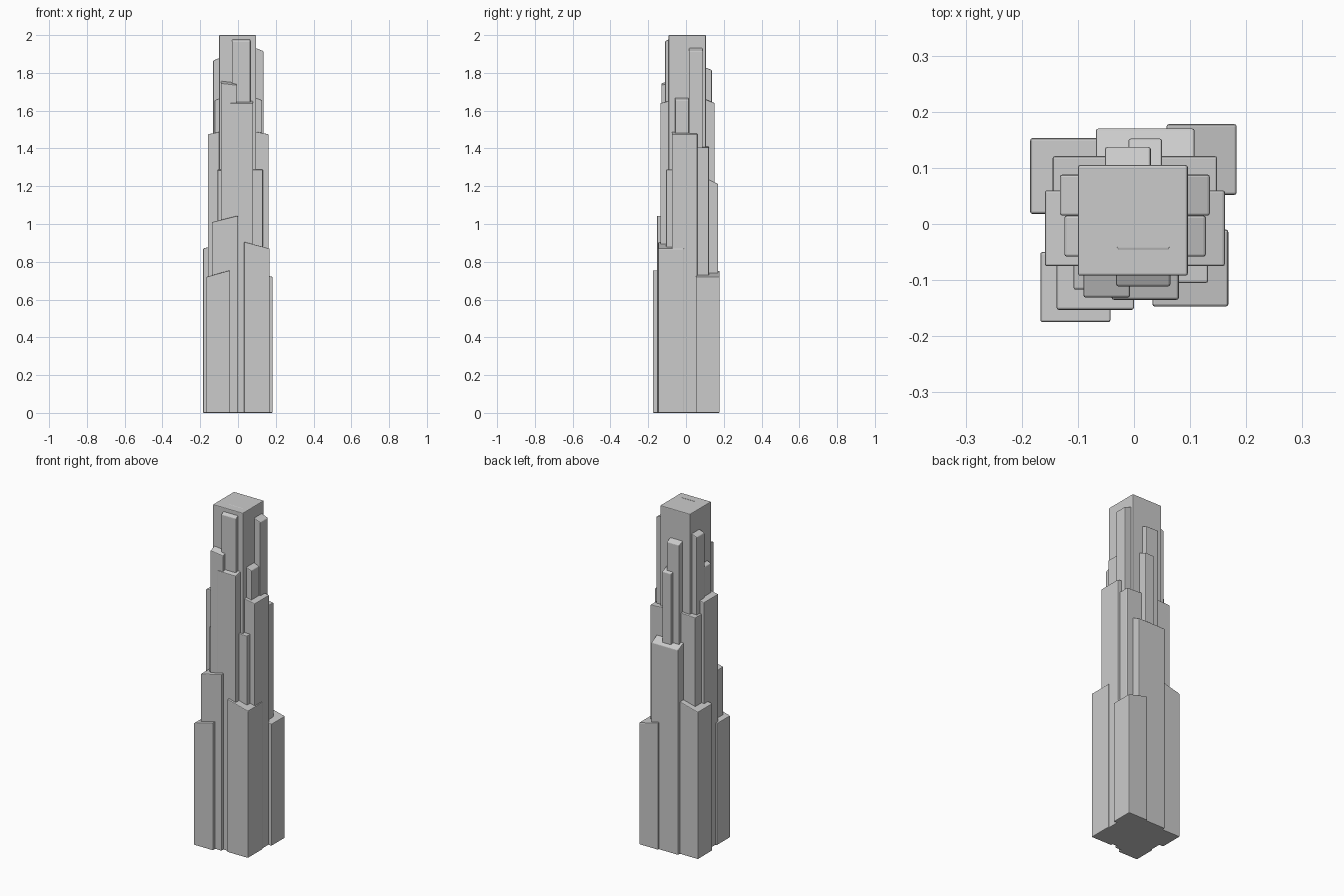
import bpy, bmesh


def tower(name, x0, x1, y0, y1, z, sx=0.0, sy=0.0, outer=None):
    """Bevelled block from the ground; its roof is z at the outer point, with slopes sx and sy."""
    ox, oy = outer or (0, 0)
    bm = bmesh.new()
    bmesh.ops.create_cube(bm, size=1)
    for v in bm.verts:
        up = v.co.z > 0
        x = x1 if v.co.x > 0 else x0
        y = y1 if v.co.y > 0 else y0
        v.co = (x, y, z + sx * (x - ox) + sy * (y - oy) if up else 0)
    bmesh.ops.bevel(bm, geom=bm.edges[:], offset=0.004, segments=2,
                    profile=0.5, affect='EDGES')
    me = bpy.data.meshes.new(name)
    bm.to_mesh(me)
    bm.free()
    ob = bpy.data.objects.new(name, me)
    bpy.context.collection.objects.link(ob)
    return ob


# central core
tower("core", -0.10, 0.096, -0.092, 0.105, 2.0)

# front slabs: x0, x1, front y, height at outer edge, x slope, y slope
front = [
    (-0.032, 0.065, -0.111, 1.967, 0.0, 0.5),
    (-0.090, -0.007, -0.131, 1.745, -0.12, 0.3),
    (-0.040, 0.080, -0.135, 1.640, 0.0, 0.25),
    (-0.138, 0.000, -0.153, 1.010, 0.25, 0.0),
    (-0.108, -0.040, -0.117, 1.285, 0.0, 0.1),
    (0.030, 0.132, -0.105, 1.288, 0.0, 0.0),
]
for x0, x1, y, z, sx, sy in front:
    tower("front_slab", x0, x1, y, -0.04, z, sx, sy, (x0, y))

# side slabs, nearly mirrored: y0, y1, right x, left x, right height, left height, slope
sides = [
    (0.015, 0.088, 0.135, -0.132, 1.915, 1.865, 0.4),
    (-0.058, 0.015, 0.128, -0.124, 1.655, 1.655, 0.4),
    (-0.075, 0.060, 0.162, -0.159, 1.475, 1.475, 0.2),
    (0.000, 0.121, 0.148, -0.145, 1.405, 1.405, 0.05),
]
for y0, y1, xr, xl, zr, zl, s in sides:
    tower("right_slab", 0.04, xr, y0, y1, zr, -s, 0.0, (xr, y0))
    tower("left_slab", xl, -0.04, y0, y1, zl, s, 0.0, (xl, y0))

# back slabs: x0, x1, back y, height at outer edge, y slope
back = [
    (-0.052, 0.030, 0.137, 1.815, -0.4),
    (-0.010, 0.050, 0.152, 1.640, -0.4),
    (-0.068, 0.108, 0.170, 1.212, -0.5),
]
for x0, x1, y, z, sy in back:
    tower("back_slab", x0, x1, 0.04, y, z, 0.0, sy, (x0, y))

# low corner blocks with roofs falling outwards
tower("corner_front_left", -0.167, -0.042, -0.175, -0.05, 0.72, 0.28, 0, (-0.167, 0))
tower("corner_front_right", 0.033, 0.168, -0.147, -0.01, 0.87, -0.26, 0, (0.168, 0))
tower("corner_back_right", 0.058, 0.183, 0.052, 0.178, 0.72, -0.26, 0, (0.183, 0))
tower("corner_back_left", -0.185, -0.05, 0.018, 0.153, 0.87, 0.26, 0, (-0.185, 0))
